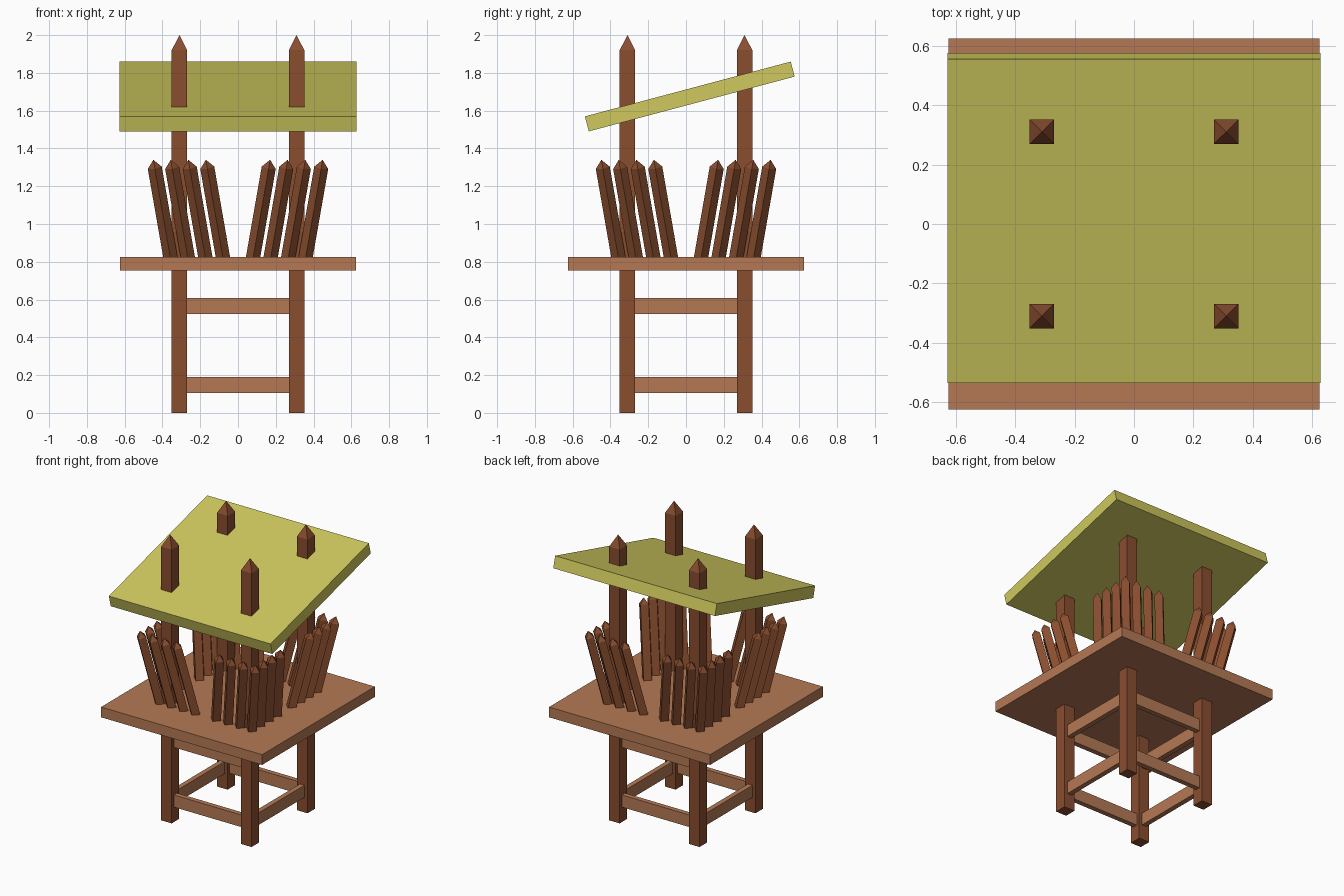
import bpy, bmesh, math
from mathutils import Matrix, Vector

if "Cube" in bpy.data.objects:
    bpy.data.objects.remove(bpy.data.objects["Cube"])


def material(name, rgb):
    m = bpy.data.materials.new(name)
    m.diffuse_color = (*rgb, 1)
    m.use_nodes = True
    m.node_tree.nodes["Principled BSDF"].inputs["Base Color"].default_value = m.diffuse_color
    return m


DARK = material("dark_wood", (0.25, 0.075, 0.028))
LIGHT = material("light_wood", (0.46, 0.19, 0.09))
THATCH = material("thatch", (0.62, 0.58, 0.11))


def finish(name, bm, mat, matrix):
    bmesh.ops.recalc_face_normals(bm, faces=bm.faces)
    me = bpy.data.meshes.new(name)
    bm.to_mesh(me)
    bm.free()
    me.materials.append(mat)
    ob = bpy.data.objects.new(name, me)
    ob.matrix_world = matrix
    bpy.context.collection.objects.link(ob)
    return ob


def box(name, size, mat, matrix):
    bm = bmesh.new()
    bmesh.ops.create_cube(bm, size=1)
    bmesh.ops.scale(bm, vec=size, verts=bm.verts)
    return finish(name, bm, mat, matrix)


def pointed_stake(name, width, z0, shoulder, tip, mat, matrix):
    """Square bar along local z with a pyramid point."""
    bm = bmesh.new()
    h = width / 2
    corners = [(-h, -h), (h, -h), (h, h), (-h, h)]
    low = [bm.verts.new((x, y, z0)) for x, y in corners]
    top = [bm.verts.new((x, y, shoulder)) for x, y in corners]
    apex = bm.verts.new((0, 0, tip))
    bm.faces.new(low[::-1])
    for i in range(4):
        j = (i + 1) % 4
        bm.faces.new((low[i], low[j], top[j], top[i]))
        bm.faces.new((top[i], top[j], apex))
    return finish(name, bm, mat, matrix)


T = Matrix.Translation
POST = 0.31

# platform
box("platform", (1.25, 1.25, 0.072), LIGHT, T((0, 0, 0.79)))

# sloping roof
box("roof", (1.255, 1.128, 0.082), THATCH,
    T((0, 0.02, 1.675)) @ Matrix.Rotation(math.radians(14.9), 4, 'X'))

# one corner fence: an L of seven stakes leaning out along the diagonal
steps = [0.08, 0.173, 0.266, 0.358]
fence = [(s, 0.358) for s in steps] + [(0.358, s) for s in steps[:3]]
tilt = math.atan(0.09 * math.sqrt(2) / 0.515)

for k in range(4):
    turn = Matrix.Rotation(k * math.pi / 2, 4, 'Z')

    # corner post
    pointed_stake(f"post_{k + 1}", 0.082, 0, 1.92, 2.0, DARK,
                  turn @ T((POST, POST, 0)))

    # lower and upper rails between posts
    for label, z in (("lower", 0.148), ("upper", 0.567)):
        box(f"{label}_rail_{k + 1}", (0.56, 0.035, 0.085), LIGHT,
            turn @ T((0, POST, z)))

    # fence stakes
    for i, (x, y) in enumerate(fence):
        lean = Matrix.Rotation(math.pi / 4, 4, 'Z') @ Matrix.Rotation(tilt, 4, 'Y')
        pointed_stake(f"fence_stake_{k + 1}_{i + 1}", 0.053, -0.03, 0.487, 0.53, DARK,
                      turn @ T((x, y, 0.825)) @ lean)
